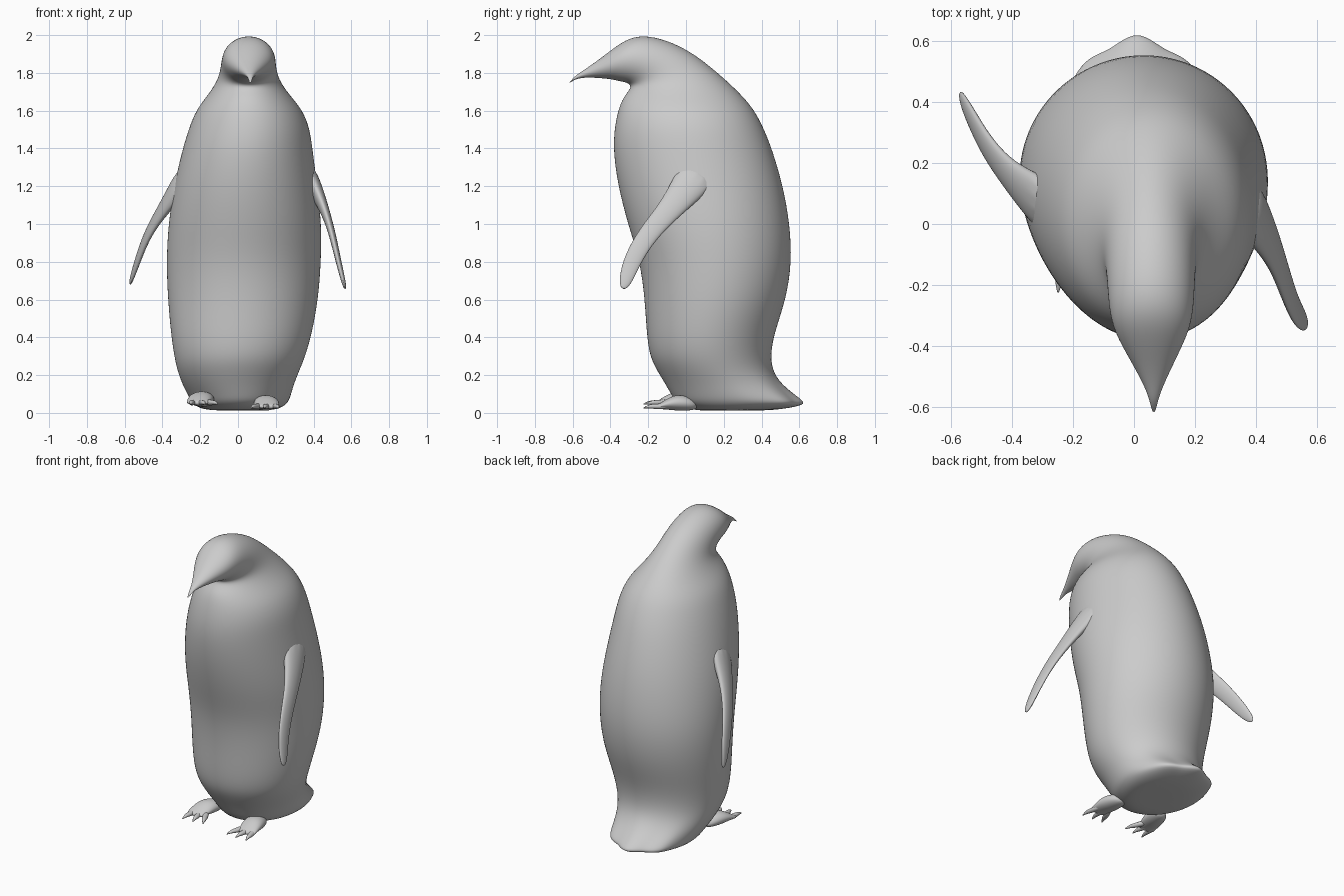
import bpy, bmesh
from math import sin, cos, pi, radians
from mathutils import Vector as V


def loft(name, rings, seg):
    """Skin rings of (centre, u axis, v axis, ripple), capped and subdivided."""
    bm = bmesh.new()
    loops = []
    for c, u, v, rip in rings:
        loop = []
        for i in range(seg):
            a = 2 * pi * i / seg
            k = 1 + rip * cos(8 * a) * max(0, sin(a)) ** 2
            loop.append(bm.verts.new(c + u * cos(a) * k + v * sin(a) * k))
        loops.append(loop)
    for a, b in zip(loops, loops[1:]):
        for i in range(seg):
            j = (i + 1) % seg
            bm.faces.new((a[i], a[j], b[j], b[i]))
    bm.faces.new(loops[0][::-1])
    bm.faces.new(loops[-1])
    bmesh.ops.recalc_face_normals(bm, faces=bm.faces)
    for f in bm.faces:
        f.smooth = True
    me = bpy.data.meshes.new(name)
    bm.to_mesh(me)
    bm.free()
    ob = bpy.data.objects.new(name, me)
    bpy.context.collection.objects.link(ob)
    ob.modifiers.new("smooth", "SUBSURF").levels = 2
    ob.modifiers["smooth"].render_levels = 2
    return ob


# Body, head and beak: front y, front z, back y, back z, centre x, half width
low = [
    (.12, .012, .40, .012, .02, .09),
    (.03, .014, .50, .018, .01, .20),
    (-.05, .05, .625, .042, .01, .25),
    (-.075, .09, .605, .07, .01, .268),
    (-.115, .16, .52, .135, 0, .295),
    (-.165, .24, .463, .21, .002, .325),
    (-.195, .31, .448, .30, .01, .35),
]
trunk = [
    (-.21, .42, .468, .42, .018, .375),
    (-.22, .60, .532, .60, .027, .40),
    (-.245, .80, .563, .80, .03, .412),
    (-.31, 1.0, .552, 1.0, .037, .408),
    (-.362, 1.2, .517, 1.2, .04, .382),
    (-.387, 1.38, .457, 1.4, .05, .347),
    (-.382, 1.5, .412, 1.51, .06, .322),
    (-.362, 1.6, .36, 1.61, .06, .283),
    (-.335, 1.67, .28, 1.70, .057, .215),
]
head = [
    (-.29, 1.72, .17, 1.80, .055, .162),
    (-.30, 1.742, .05, 1.897, .055, .148),
    (-.33, 1.752, -.07, 1.962, .056, .144),
    (-.36, 1.757, -.20, 2.0, .057, .139),
    (-.39, 1.765, -.30, 1.988, .058, .124),
    (-.43, 1.77, -.385, 1.93, .06, .095),
    (-.49, 1.775, -.465, 1.867, .063, .058),
    (-.55, 1.775, -.54, 1.815, .065, .025),
    (-.59, 1.765, -.585, 1.787, .065, .012),
    (-.622, 1.742, -.616, 1.75, .065, .005),
]
rings = []
for n, (fy, fz, by, bz, x, w) in enumerate(low + trunk + head):
    f, b = V((x, fy, fz)), V((x, by, bz))
    rip = {2: .06, 3: .05, 4: .02}.get(n, 0)  # tail feather scallops
    rings.append(((f + b) / 2, V((w, 0, 0)), (b - f) / 2, rip))
loft("body", rings, 32)


# Flippers: path points with half chord and half thickness
def flipper(name, normal, path):
    pts = [V(p[:3]) for p in path]
    out = []
    for i, p in enumerate(path):
        t = (pts[min(i + 1, len(pts) - 1)] - pts[max(i - 1, 0)]).normalized()
        chord = t.cross(V(normal)).normalized()
        thick = chord.cross(t).normalized()
        out.append((pts[i], chord * p[3], thick * p[4], 0))
    loft(name, out, 12)


flipper("right_flipper", (1, 0, .3), [
    (.36, .08, 1.29, .12, .05), (.415, -.005, 1.175, .09, .04),
    (.465, -.10, 1.06, .063, .024), (.50, -.205, .945, .055, .019),
    (.53, -.285, .81, .05, .016), (.557, -.32, .70, .038, .013),
    (.568, -.333, .655, .014, .007)])
flipper("left_flipper", (-1, -.2, .3), [
    (-.27, .04, 1.27, .12, .05), (-.345, .10, 1.15, .09, .04),
    (-.42, .17, 1.045, .063, .024), (-.485, .255, .935, .055, .019),
    (-.53, .34, .81, .047, .016), (-.56, .40, .72, .034, .012),
    (-.572, .43, .68, .012, .006)])


# Feet: a sloping instep with three clawed toes
def foot(name, x, z, turn):
    def ring(y, h, w, t):
        return (V((x + turn * (y + .05), y, z + h)), V((w, 0, 0)), V((0, 0, t)), 0)
    loft(name, [ring(.06, .035, .03, .02), ring(.02, .045, .06, .04),
                ring(-.05, .05, .07, .045), ring(-.10, .042, .066, .03),
                ring(-.14, .03, .062, .016), ring(-.155, .028, .05, .008)], 12)
    for k in (-1, 0, 1):
        d = V((turn + k * .28, -1, 0)).normalized()
        side = V((-d.y, d.x, 0))
        start = V((x - turn * .04 + k * .036, -.09, z))
        loft(f"{name}_toe", [
            (start + d * s + V((0, 0, h)), side * w, V((0, 0, t)), 0)
            for s, h, w, t in ((0, .035, .018, .02), (.05, .028, .02, .016),
                               (.09, .03, .016, .014), (.115, .028, .009, .008),
                               (.138, .02, .003, .003))], 8)


foot("left_foot", -.195, .025, .2)
foot("right_foot", .15, .005, -.1)
